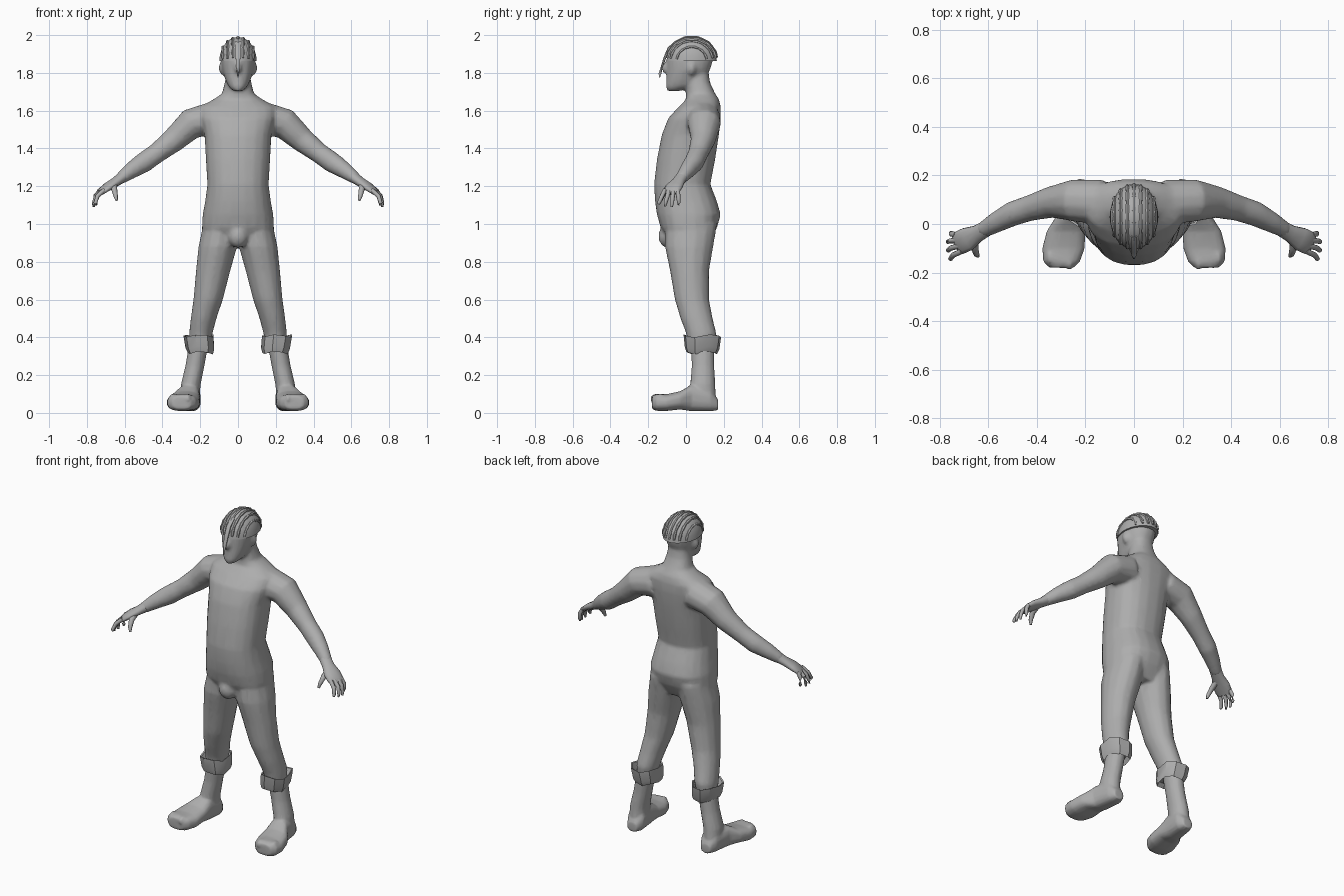
import bpy, bmesh, math
from mathutils import Vector, Matrix

grey = bpy.data.materials.new("plain grey")
grey.diffuse_color = (0.42, 0.42, 0.42, 1)
Z = Vector((0, 0, 1))


def skin(bm, rings, n=14, power=1.0):
    """Closed loft through rings given as (centre, u, v)."""
    rows = []
    for c, u, v in rings:
        row = []
        for i in range(n):
            a = 2 * math.pi * (i + .5) / n
            x, y = math.cos(a), math.sin(a)
            x = math.copysign(abs(x) ** power, x)
            y = math.copysign(abs(y) ** power, y)
            row.append(bm.verts.new(c + u * x + v * y))
        rows.append(row)
    for a, b in zip(rows, rows[1:]):
        for i in range(n):
            j = (i + 1) % n
            bm.faces.new((a[i], a[j], b[j], b[i]))
    bm.faces.new(rows[0][::-1])
    bm.faces.new(rows[-1])


def stack(bm, rows, s=1, n=14, power=1.0):
    """Horizontal rings: z, centre x, half width, front y, back y."""
    skin(bm, [(Vector((s * cx, (f + b) / 2, z)), Vector((rx, 0, 0)),
               Vector((0, (b - f) / 2, 0))) for z, cx, rx, f, b in rows], n, power)


def limb(bm, pts, s=1, n=12):
    """Tube along a path: x, y, z, sideways radius, upward radius."""
    p = [Vector((s * q[0], q[1], q[2])) for q in pts]
    rings = []
    for i, q in enumerate(pts):
        d = (p[min(i + 1, len(p) - 1)] - p[max(i - 1, 0)]).normalized()
        ref = Z if abs(d.z) < .97 else Vector((1, 0, 0))
        u = d.cross(ref).normalized()
        rings.append((p[i], u * q[3], u.cross(d) * q[4]))
    skin(bm, rings, n)


def blob(bm, c, r):
    bmesh.ops.create_uvsphere(bm, u_segments=12, v_segments=8, radius=1,
                              matrix=Matrix.Translation(c) @ Matrix.Diagonal((*r, 1)))


def finish(name, bm, voxel=0, smooth=4, keep=.3, angle=60):
    bmesh.ops.recalc_face_normals(bm, faces=bm.faces[:])
    me = bpy.data.meshes.new(name)
    bm.to_mesh(me)
    bm.free()
    ob = bpy.data.objects.new(name, me)
    bpy.context.collection.objects.link(ob)
    if voxel:  # weld the overlapping volumes into one skin
        m = ob.modifiers.new("weld", 'REMESH')
        m.mode, m.voxel_size = 'VOXEL', voxel
        m = ob.modifiers.new("soften", 'SMOOTH')
        m.iterations, m.factor = smooth, .5
        m = ob.modifiers.new("reduce", 'DECIMATE')
        m.ratio = keep
        dg = bpy.context.evaluated_depsgraph_get()
        ob.data = bpy.data.meshes.new_from_object(ob.evaluated_get(dg))
        ob.modifiers.clear()
    ob.data.materials.clear()
    ob.data.materials.append(grey)
    bpy.ops.object.select_all(action='DESELECT')
    bpy.context.view_layer.objects.active = ob
    ob.select_set(True)
    bpy.ops.object.shade_smooth_by_angle(angle=math.radians(angle))
    return ob


# body: torso, neck, head, arms and trouser legs
bm = bmesh.new()
stack(bm, [(.90, 0, .12, -.09, .12), (.98, 0, .192, -.135, .165),
           (1.05, 0, .188, -.155, .185), (1.12, 0, .175, -.165, .165),
           (1.21, 0, .163, -.17, .13), (1.34, 0, .171, -.155, .155),
           (1.47, 0, .178, -.13, .175), (1.56, 0, .20, -.095, .185),
           (1.62, 0, .20, -.04, .185), (1.66, 0, .13, .0, .175),
           (1.69, 0, .085, .0, .155), (1.75, 0, .07, .002, .127),
           (1.80, 0, .062, .0, .12)], n=20, power=.85)
stack(bm, [(1.705, 0, .028, -.10, -.03), (1.73, 0, .052, -.108, .05),
           (1.77, 0, .07, -.104, .10), (1.82, 0, .085, -.10, .13),
           (1.87, 0, .09, -.103, .145), (1.93, 0, .082, -.085, .135),
           (1.97, 0, .05, -.03, .09)], n=16, power=.9)
limb(bm, [(0, -.09, 1.87, .012, .012), (0, -.115, 1.82, .018, .018),
          (0, -.11, 1.80, .018, .012)])
blob(bm, (0, -.095, .935), (.055, .052, .062))
for s in (1, -1):
    blob(bm, (s * .088, .03, 1.825), (.014, .022, .034))
    limb(bm, [(.13, .09, 1.56, .095, .09), (.25, .097, 1.53, .088, .083),
              (.34, .09, 1.445, .066, .066), (.43, .065, 1.375, .054, .054),
              (.50, .042, 1.325, .052, .055), (.57, .005, 1.28, .043, .044),
              (.63, -.03, 1.235, .032, .03)], s)
    stack(bm, [(1.0, .09, .095, -.11, .165), (.88, .107, .104, -.112, .145),
               (.75, .132, .092, -.085, .122), (.6, .158, .079, -.06, .123),
               (.5, .182, .069, -.03, .142), (.42, .197, .063, 0, .162),
               (.35, .203, .055, .015, .15)], s)
finish("body", bm, .011)

# bare lower legs and feet
for s, side in ((1, "left"), (-1, "right")):
    bm = bmesh.new()
    stack(bm, [(.38, .205, .052, .025, .152), (.25, .228, .051, .03, .15),
               (.15, .25, .053, .022, .155), (.06, .255, .05, .03, .16)], s)
    foot = [(.17, .25, .032, .015, .07), (.13, .25, .054, .008, .13),
            (.03, .262, .06, .008, .15), (-.03, .28, .08, .018, .115),
            (-.10, .29, .088, .01, .10), (-.155, .298, .076, .01, .10),
            (-.18, .298, .05, .02, .09)]
    skin(bm, [(Vector((s * x, y, (lo + hi) / 2)), Vector((rx, 0, 0)),
               Vector((0, 0, (hi - lo) / 2))) for y, x, rx, lo, hi in foot], 16, .75)
    for k in range(4):  # upturned toes
        blob(bm, (s * (.265 + .027 * k), -.155 + .006 * k, .075), (.016, .035, .027))
    finish(side + "_foot", bm, .008, 3)

    # rolled trouser cuff
    bm = bmesh.new()
    stack(bm, [(.345, .2, .055, .01, .155), (.318, .197, .068, 0, .165),
               (.345, .2, .078, -.008, .178), (.408, .208, .081, -.014, .187),
               (.405, .207, .074, -.006, .18), (.37, .203, .058, .008, .16)],
          s, 9, .85)
    for v in bm.verts:  # uneven folds
        a = math.atan2(v.co.y - .085, s * v.co.x - .2)
        v.co.z += .008 * math.sin(3 * a)
    finish(side + "_cuff", bm, angle=35)

    # hand with four fingers and a thumb
    bm = bmesh.new()
    limb(bm, [(.61, -.02, 1.25, .034, .031), (.645, -.04, 1.225, .036, .025),
              (.685, -.062, 1.20, .05, .022), (.72, -.078, 1.175, .05, .017),
              (.732, -.083, 1.16, .04, .01)], s)
    for k in range(4):
        t = k / 3
        bx, by = .708 + .024 * t, -.112 + .068 * t
        tx, ty = (.755, .764, .765, .752)[k], -.143 + .105 * t
        limb(bm, [(bx, by, 1.18, .012, .012),
                  (.6 * tx + .4 * bx + .007, .5 * (by + ty), 1.148, .0115, .0115),
                  (tx, ty, 1.112, .010, .010),
                  (tx - .001, ty - .003, (1.105, 1.093, 1.09, 1.1)[k], .006, .006)], s, 8)
    limb(bm, [(.655, -.06, 1.21, .018, .018), (.655, -.10, 1.185, .016, .015),
              (.648, -.125, 1.15, .012, .012), (.642, -.132, 1.125, .007, .007)], s, 8)
    finish(side + "_hand", bm)

# hair cap: upper half of an egg shape with a rim
C, R = Vector((0, .03, 1.862)), Vector((.1, .135, .128))
bm = bmesh.new()
rows = []
for i in range(8):
    a = math.radians(min(i * 12.5, 86))
    w = math.cos(a)
    rows.append((C.z + R.z * math.sin(a), 0, R.x * w, C.y - R.y * w, C.y + R.y * w))
stack(bm, rows, n=20)
finish("hair_cap", bm, angle=50)

# braided rows running front to back over the cap
bm = bmesh.new()
for k in (-.8, -.55, -.28, 0, .28, .55, .8):
    w = math.sqrt(1 - k * k)
    pts = []
    for i in range(13):
        a = math.radians(8 + i * 164 / 12)
        r = .009 if i % 2 else .006
        pts.append((R.x * k, C.y - R.y * w * math.cos(a),
                    C.z + R.z * w * math.sin(a), r, r))
    limb(bm, pts, n=6)
finish("hair_braids", bm, angle=40)

# loose lock hanging over the face
bm = bmesh.new()
limb(bm, [(0, -.05, 1.965, .014, .008), (0, -.09, 1.93, .015, .008),
          (0, -.112, 1.88, .014, .007), (0, -.128, 1.83, .011, .006),
          (0, -.138, 1.795, .008, .005), (0, -.14, 1.775, .003, .003)], n=6)
finish("front_lock", bm)
